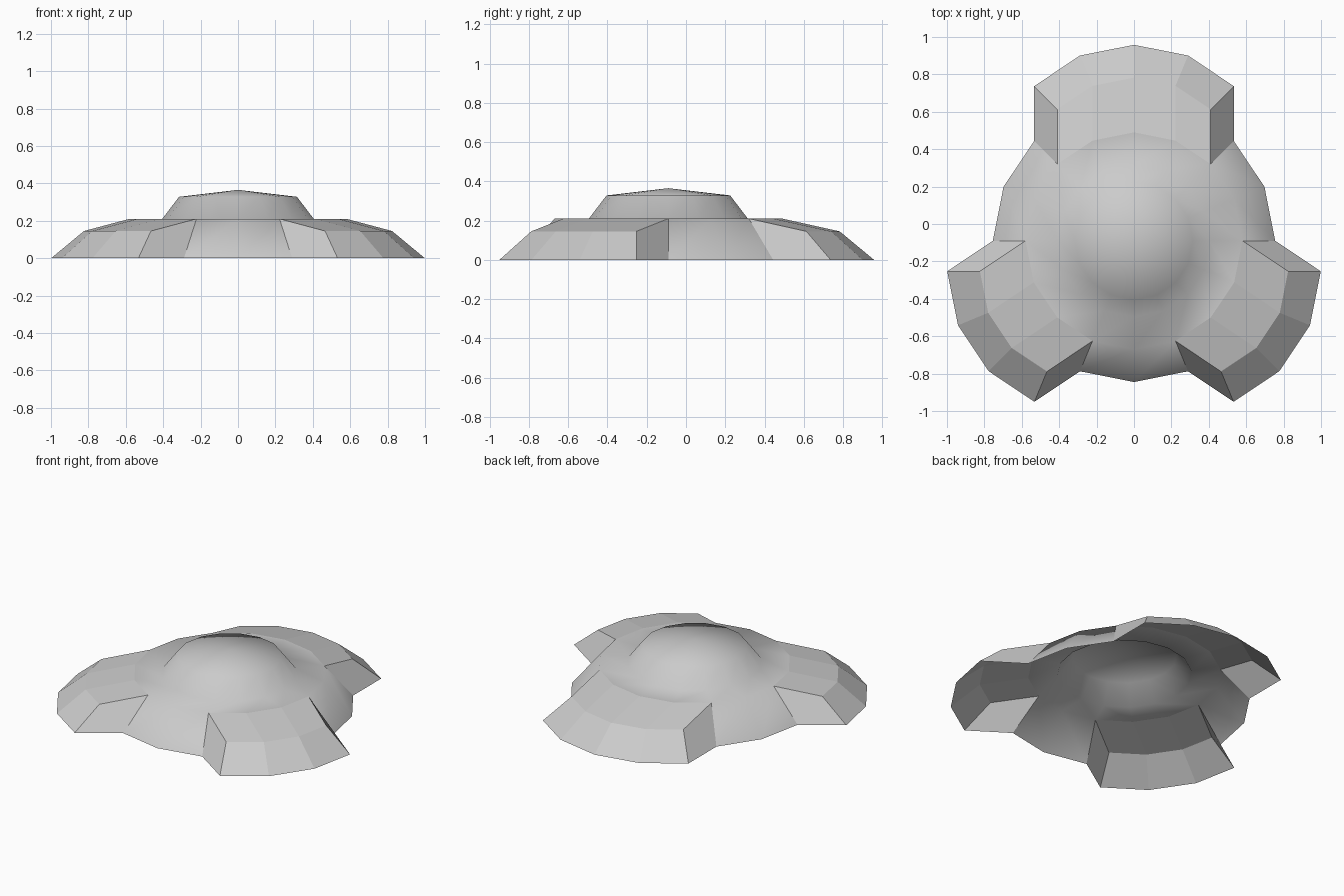
import bpy, bmesh, math
from mathutils import Vector

cube = bpy.data.objects.get("Cube")
if cube:
    bpy.data.objects.remove(cube, do_unlink=True)

SIDES = 16
CENTRE_Y = -0.09
RIM_R, SKIRT_R, RIM_Z = 0.58, 0.755, 0.21
REACH, LIP_Z = 0.293, 0.145

grey = bpy.data.materials.new("light_grey")
grey.use_nodes = True
grey.diffuse_color = (0.6, 0.6, 0.6, 1)
grey.node_tree.nodes["Principled BSDF"].inputs["Base Color"].default_value = (0.6, 0.6, 0.6, 1)


def point(step, radius, z):
    a = math.tau * step / SIDES
    return Vector((radius * math.cos(a), CENTRE_Y + radius * math.sin(a), z))


def make_object(name, quads, smooth):
    bm = bmesh.new()
    for corners in quads:
        bm.faces.new([bm.verts.new(c) for c in corners])
    bmesh.ops.remove_doubles(bm, verts=bm.verts, dist=0.0005)
    for f in bm.faces:
        f.smooth = smooth
    mesh = bpy.data.meshes.new(name)
    bm.to_mesh(mesh)
    bm.free()
    mesh.materials.append(grey)
    obj = bpy.data.objects.new(name, mesh)
    bpy.context.collection.objects.link(obj)


def band(step, outer, inner):
    """One quad of a turned profile between two (radius, z) rings."""
    return [point(step, *outer), point(step + 1, *outer),
            point(step + 1, *inner), point(step, *inner)]


# Fins: name, first step, last step, outward direction
fins = [("back_fin", 2, 6, 4), ("left_fin", 13, 16, 14.5), ("right_fin", 8, 11, 9.5)]
covered = {s for _, first, last, _ in fins for s in range(first, last)}

# Hull: dome, flat rim, and skirt between the fins, open underneath
skirt, rim = (SKIRT_R, 0), (RIM_R, RIM_Z)
dome_base, dome_shoulder = (0.405, RIM_Z), (0.315, 0.328)
apex = (0, CENTRE_Y, 0.365)
hull = []
for s in range(SIDES):
    if s not in covered:
        hull.append(band(s, skirt, rim))
    hull.append(band(s, rim, dome_base))
    hull.append(band(s, dome_base, dome_shoulder))
    hull.append([point(s, *dome_shoulder), point(s + 1, *dome_shoulder), apex])
make_object("saucer_hull", hull, True)

# Fins: hull segments pulled outward, with a sloping roof and end walls
for name, first, last, heading in fins:
    a = math.tau * heading / SIDES
    shift = Vector((math.cos(a), math.sin(a), 0)) * REACH
    quads = []
    for s in range(first, last):
        foot = [point(t, SKIRT_R, 0) + shift for t in (s, s + 1)]
        lip = [point(t, RIM_R, LIP_Z) + shift for t in (s, s + 1)]
        top = [point(t, RIM_R, RIM_Z) for t in (s, s + 1)]
        quads.append([foot[0], foot[1], lip[1], lip[0]])
        quads.append([lip[0], lip[1], top[1], top[0]])
    for s in (first, last):
        wall = [point(s, SKIRT_R, 0), point(s, SKIRT_R, 0) + shift,
                point(s, RIM_R, LIP_Z) + shift, point(s, RIM_R, RIM_Z)]
        quads.append(wall if s == first else wall[::-1])
    make_object(name, quads, False)
